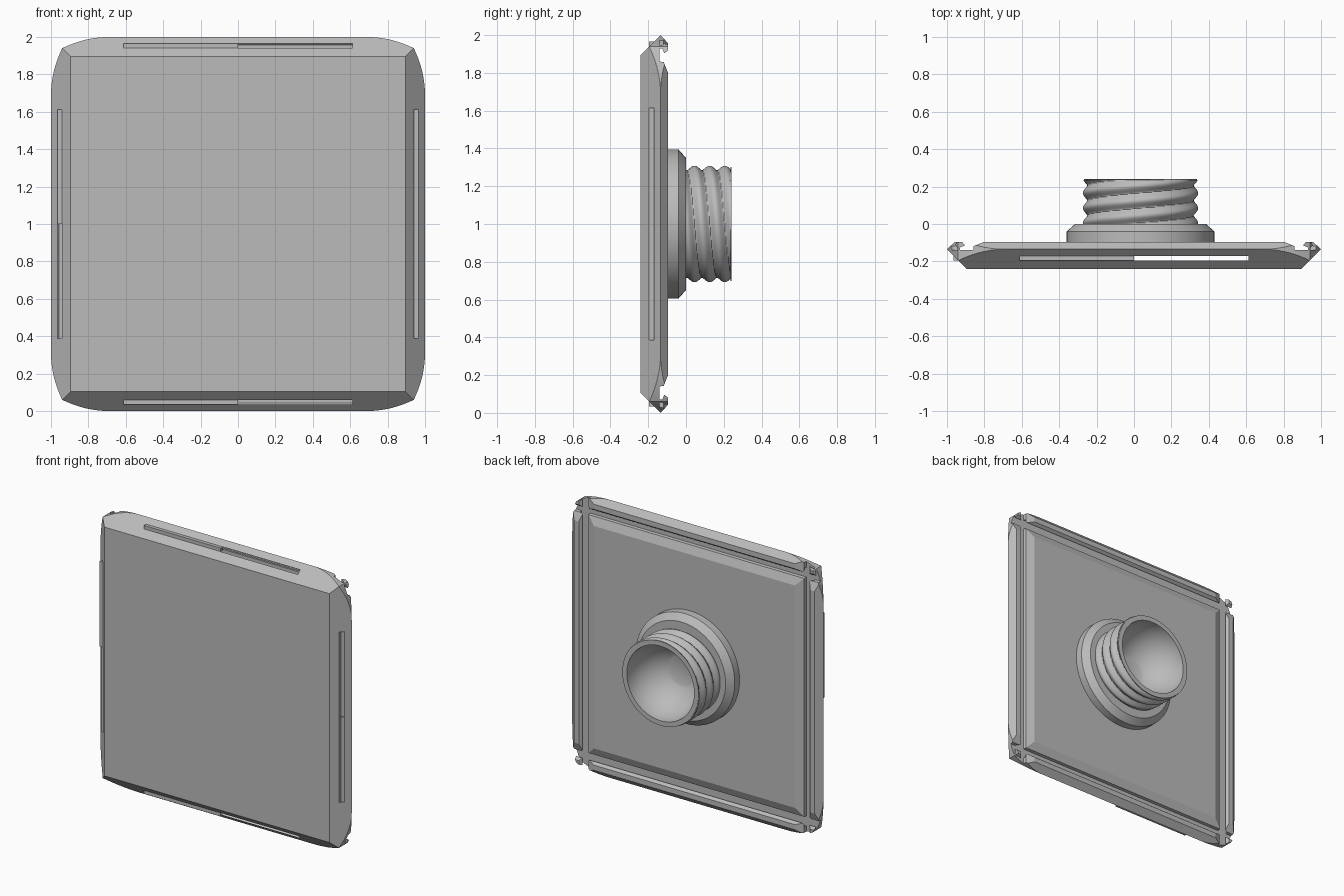
import bpy, bmesh, math
from mathutils import Vector

cube = bpy.data.objects.get("Cube")
if cube:
    bpy.data.objects.remove(cube, do_unlink=True)

grey = bpy.data.materials.new("plain_grey")
grey.use_nodes = True
grey.diffuse_color = (0.5, 0.5, 0.5, 1)
grey.node_tree.nodes["Principled BSDF"].inputs["Base Color"].default_value = (0.5, 0.5, 0.5, 1)


def finish(bm, name):
    bmesh.ops.recalc_face_normals(bm, faces=bm.faces)
    mesh = bpy.data.meshes.new(name)
    bm.to_mesh(mesh)
    bm.free()
    mesh.materials.append(grey)
    obj = bpy.data.objects.new(name, mesh)
    bpy.context.collection.objects.link(obj)
    return obj


def prism(points, direction, name):
    """Closed polygon of 3D points swept along a direction."""
    bm = bmesh.new()
    face = bm.faces.new([bm.verts.new(p) for p in points])
    swept = bmesh.ops.extrude_face_region(bm, geom=[face])["geom"]
    bmesh.ops.translate(bm, vec=Vector(direction),
                        verts=[v for v in swept if isinstance(v, bmesh.types.BMVert)])
    return finish(bm, name)


def combine(target, tool, operation):
    mod = target.modifiers.new("combine", "BOOLEAN")
    mod.operation, mod.solver, mod.object = operation, "EXACT", tool
    bpy.context.view_layer.objects.active = target
    bpy.ops.object.modifier_apply(modifier=mod.name)
    bpy.data.objects.remove(tool, do_unlink=True)


def smooth(obj, degrees):
    bpy.ops.object.select_all(action="DESELECT")
    obj.select_set(True)
    bpy.context.view_layer.objects.active = obj
    bpy.ops.object.shade_smooth_by_angle(angle=math.radians(degrees))


# Plate: the same hooked-edge section swept both ways and intersected
half = [(.895, -.24), (1, -.135), (.957, -.095), (.92, -.095), (.904, -.115),
        (.93, -.125), (.93, -.14), (.86, -.14), (.857, -.118), (.80, -.095)]
section = half + [(-u, y) for u, y in reversed(half)]
plate = prism([(u, y, -.1) for u, y in section], (0, 0, 2.2), "plate")
combine(plate, prism([(-1.1, y, u + 1) for u, y in section], (2.2, 0, 0), "sweep"), "INTERSECT")

# Bowed outline with pointed corners
steps = 10
arc = [(.69 + .25 * i / steps, 1 - .06 * (i / steps) ** 2) for i in range(steps + 1)]
corner = arc + [(b, a) for a, b in reversed(arc[:-1])]
outline = []
for k in range(4):
    c, s = round(math.cos(k * math.pi / 2)), round(math.sin(k * math.pi / 2))
    outline += [(a * c + b * s, -.3, 1 - a * s + b * c) for a, b in corner]
combine(plate, prism(outline, (0, .4, 0), "outline"), "INTERSECT")

# Each edge carries a key on one half and a matching slot on the other
for k in range(4):
    c, s = round(math.cos(k * math.pi / 2)), round(math.sin(k * math.pi / 2))
    for sign, operation in ((-1, "UNION"), (1, "DIFFERENCE")):
        lo, hi = .94, .965
        square = [(lo, -.195), (hi, -.195), (hi, -.17), (lo, -.17)]
        start = .001 * sign
        points = [(u * c + start * s, y, 1 - u * s + start * c) for u, y in square]
        length = .612 * sign
        combine(plate, prism(points, (length * s, 0, length * c), "key"), operation)
smooth(plate, 12)


def lathe(rings, name, cap=False, sides=96):
    """Rings of (radius function of angle, y) about the neck axis."""
    bm = bmesh.new()
    loops = []
    for radius, y in rings:
        loop = []
        for i in range(sides):
            a = math.tau * i / sides
            r = radius(a) if callable(radius) else radius
            loop.append(bm.verts.new((.035 + r * math.sin(a), y, 1 + r * math.cos(a))))
        loops.append(loop)
    for p, q in zip(loops, loops[1:]):
        for i in range(sides):
            j = (i + 1) % sides
            bm.faces.new((p[i], p[j], q[j], q[i]))
    if cap:
        bm.faces.new(loops[-1])
    obj = finish(bm, name)
    smooth(obj, 30)
    return obj


# Collar at the foot of the neck
lathe([(.27, -.11), (.395, -.11), (.395, -.04), (.35, 0), (.27, 0), (.27, -.11)], "collar")


# Neck with a two-start thread outside and a round bowl inside
def thread(y):
    def radius(a):
        wave = .5 + .5 * math.cos(math.tau * ((y - .045) / .08 - a / math.pi))
        return .284 + .024 * wave ** .7
    return radius


rows = 42
neck = [(thread(.235 * i / rows), .235 * i / rows) for i in range(rows + 1)]
neck += [(.303, .236), (.303, .24)]
for i in range(15):
    a = math.radians(68) * i / 14
    neck.append((.268 * math.cos(a), .24 - .268 * math.sin(a)))
lathe(neck, "threaded_neck", cap=True)
